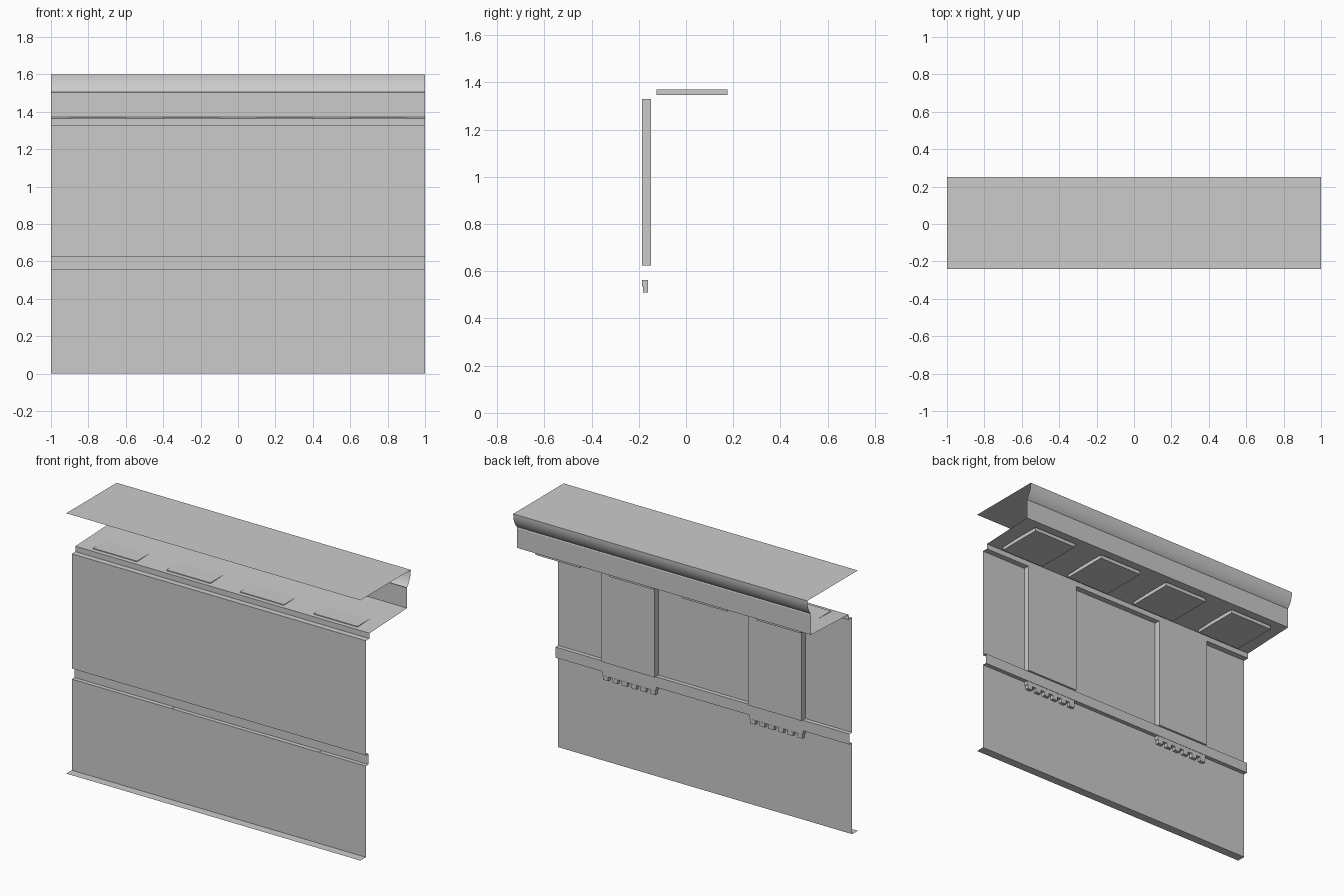
import bpy, bmesh

if "Cube" in bpy.data.objects:
    bpy.data.objects.remove(bpy.data.objects["Cube"])


def finish(name, bm):
    mesh = bpy.data.meshes.new(name)
    bm.to_mesh(mesh)
    bm.free()
    obj = bpy.data.objects.new(name, mesh)
    bpy.context.collection.objects.link(obj)
    return obj


def sheet(name, profile):
    """Open (y, z) profile swept along the full width in x."""
    bm = bmesh.new()
    rows = [[bm.verts.new((x, y, z)) for x in (1, -1)] for y, z in profile]
    for a, b in zip(rows, rows[1:]):
        bm.faces.new((a[0], a[1], b[1], b[0]))
    return finish(name, bm)


def box(name, x0, x1, y0, y1, z0, z1, open_back=True):
    """Block set onto the wall; the hidden wall side can stay open."""
    bm = bmesh.new()
    bmesh.ops.create_cube(bm, size=1)
    for v in bm.verts:
        v.co = ((x0 + x1) / 2 + v.co.x * (x1 - x0),
                (y0 + y1) / 2 + v.co.y * (y1 - y0),
                (z0 + z1) / 2 + v.co.z * (z1 - z0))
    if open_back:
        bm.normal_update()
        back = [f for f in bm.faces if f.normal.y < -0.9]
        bmesh.ops.delete(bm, geom=back, context='FACES')
    return finish(name, bm)


WALL, BAND, TRIM, FASCIA = -0.186, -0.16, -0.15, 0.215

# Wall with bottom flange, string band, top trim and soffit
sheet("wall", [(-0.24, 0), (WALL, 0), (WALL, 0.56), (BAND, 0.56),
               (BAND, 0.625), (WALL, 0.625), (WALL, 1.33), (TRIM, 1.33),
               (TRIM, 1.363), (FASCIA, 1.378)])

# Cornice: fascia, rounded moulding and flat roof
cornice = sheet("cornice", [(FASCIA, 1.378), (FASCIA, 1.50), (0.212, 1.505),
                            (0.222, 1.515), (0.232, 1.53), (0.24, 1.547),
                            (0.246, 1.565), (0.249, 1.582), (0.25, 1.60),
                            (-0.24, 1.60)])
bpy.context.view_layer.objects.active = cornice
cornice.select_set(True)
bpy.ops.object.shade_smooth_by_angle(angle=0.52)

# Two raised pilasters, each on a corbel plate with a row of dentils
for side, cx in (("left", -0.5), ("right", 0.5)):
    box(f"pilaster_{side}", cx - 0.182, cx + 0.182, WALL, -0.148, 0.625, 1.33)
    box(f"corbel_{side}", cx - 0.182, cx + 0.182, WALL, -0.162, 0.535, 0.562)
    for i in range(6):
        x = cx + (i - 2.5) * 0.064
        box(f"dentil_{side}_{i}", x - 0.018, x + 0.018,
            -0.182, -0.161, 0.51, 0.536, open_back=False)

# Four flat blocks set into the soffit
for i in range(4):
    x = -0.75 + i * 0.5
    box(f"soffit_block_{i}", x - 0.15, x + 0.15, -0.125, 0.175,
        1.346, 1.369, open_back=False)
